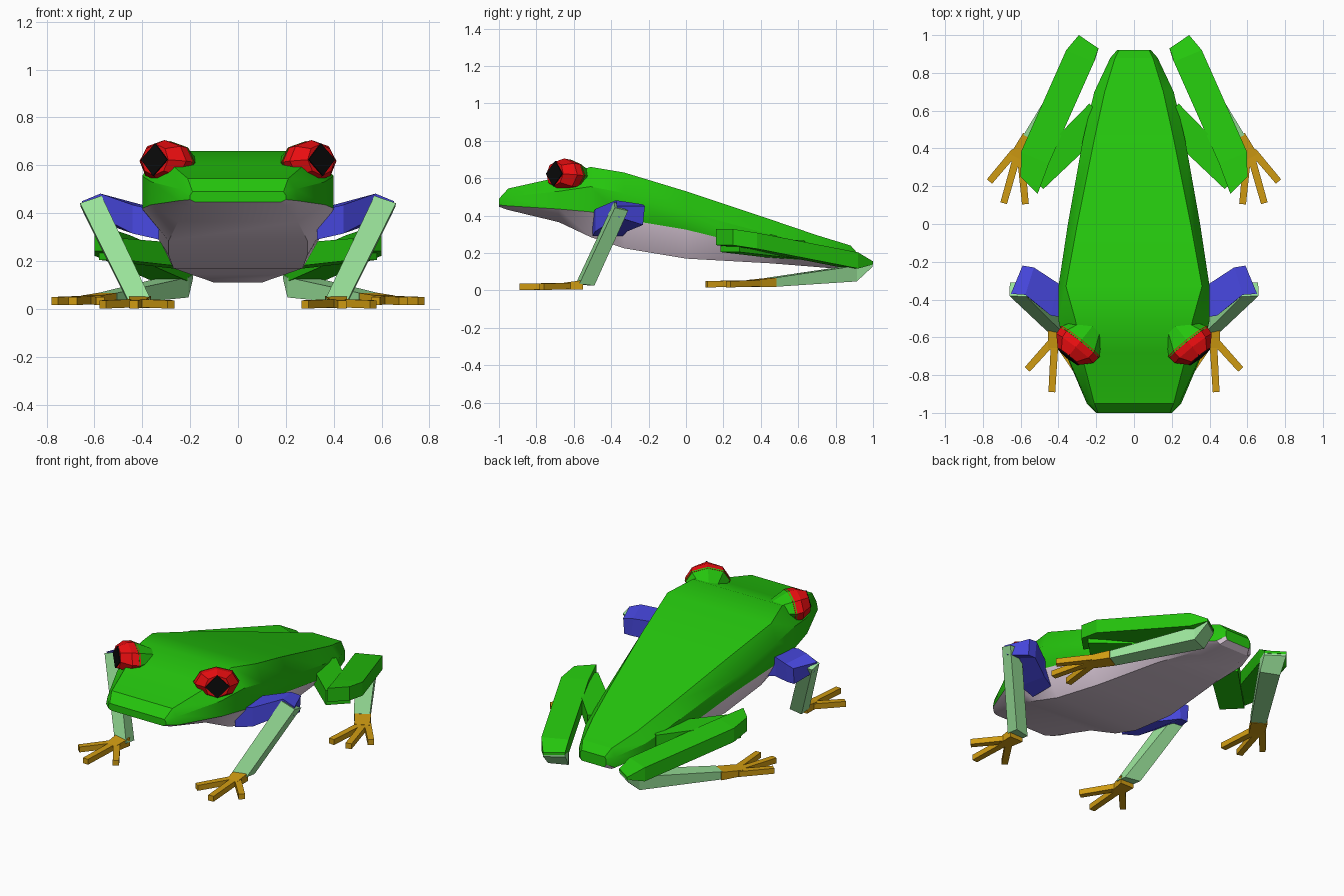
import bpy, bmesh, math
from mathutils import Vector as V

if "Cube" in bpy.data.objects:
    bpy.data.objects.remove(bpy.data.objects["Cube"])


def mat(name, *rgb):
    m = bpy.data.materials.new(name)
    m.diffuse_color = (*rgb, 1)
    m.use_nodes = True
    m.node_tree.nodes["Principled BSDF"].inputs["Base Color"].default_value = m.diffuse_color
    return m


GREEN = mat("green", .018, .56, .004)
BELLY = mat("belly", .80, .66, .78)
PALE = mat("pale_green", .32, .76, .32)
BLUE = mat("blue", .065, .065, .75)
RED = mat("red", .80, .004, .005)
BLACK = mat("black", .003, .003, .003)
GOLD = mat("gold", .63, .33, .006)


def loft(name, rings, mats, side_mats=None, flip=1):
    """Skin a list of point rings, with capped ends."""
    bm = bmesh.new()
    rows = [[bm.verts.new((p[0] * flip, p[1], p[2])) for p in r] for r in rings]
    n = len(rows[0])
    for r, s in zip(rows, rows[1:]):
        for i in range(n):
            f = bm.faces.new((r[i], r[(i + 1) % n], s[(i + 1) % n], s[i]))
            if side_mats:
                f.material_index = side_mats[i]
    bm.faces.new(rows[0])
    bm.faces.new(rows[-1])
    bmesh.ops.recalc_face_normals(bm, faces=bm.faces)
    me = bpy.data.meshes.new(name)
    bm.to_mesh(me)
    bm.free()
    for m in mats:
        me.materials.append(m)
    ob = bpy.data.objects.new(name, me)
    bpy.context.collection.objects.link(ob)
    return ob


def box(c, a, b):
    """Four-cornered section from a centre and two half-width vectors."""
    c, a, b = V(c), V(a), V(b)
    return [c + a + b, c - a + b, c - a - b, c + a - b]


def toe(name, p, q, z, flip):
    p, q = V((*p, z)), V((*q, z - .005))
    d = (q - p).normalized()
    side = V((-d.y, d.x, 0))
    up = (0, 0, .017)
    loft(name, [box(p, side * .02, up), box(q, side * .018, up)], [GOLD], flip=flip)


# body: y, then back edge, flank, lip line and belly edge as (x, z)
stations = [
    (-1.0, .19, .49, .20, .475, .20, .457, .18, .447),
    (-.95, .21, .545, .24, .50, .25, .452, .20, .43),
    (-.68, .28, .605, .36, .53, .365, .435, .25, .365),
    (-.51, .31, .66, .40, .555, .40, .42, .29, .285),
    (-.33, .36, .63, .40, .52, .39, .38, .29, .225),
    (0, .30, .53, .35, .42, .345, .325, .27, .17),
    (.45, .21, .38, .27, .30, .27, .215, .20, .145),
    (.70, .155, .295, .21, .23, .21, .16, .14, .125),
    (.88, .10, .24, .125, .19, .125, .125, .10, .11),
    (.92, .08, .195, .09, .18, .09, .15, .08, .13),
]
rings = []
for y, *h in stations:
    half = [(h[i], y, h[i + 1]) for i in range(0, 8, 2)]
    rings.append(half + [(-x, y, z) for x, y, z in reversed(half)])
body = loft("body", rings, [GREEN, BELLY], (0, 0, 1, 1, 1, 0, 0, 0))
bpy.context.view_layer.objects.active = body
body.select_set(True)
bpy.ops.object.shade_smooth_by_angle(angle=math.radians(30))

# eye frame: outward axis, sideways and up
axis = V((.62, -.78, .10)).normalized()
across = axis.cross(V((0, 0, 1))).normalized()
upward = across.cross(axis)
eye_c = V((.295, -.635, .615))


def disc(depth, r, tall, n=8):
    c = eye_c + axis * depth
    return [c + across * r * math.cos(2 * math.pi * i / n)
            + upward * tall * math.sin(2 * math.pi * i / n) for i in range(n)]


for s, side in ((1, "left"), (-1, "right")):
    # eyes
    loft(side + "_eyelid", [disc(-.12, .07, .045), disc(-.01, .132, .088)], [GREEN], flip=s)
    loft(side + "_eye", [disc(-.02, .13, .085), disc(.03, .125, .088),
                         disc(.085, .072, .066)], [RED], flip=s)
    loft(side + "_pupil", [disc(.06, .072, .07, 4), disc(.091, .070, .068, 4)],
         [BLACK], flip=s)

    # front legs
    loft(side + "_upper_arm", [
        box((.33, -.42, .35), (0, .08, 0), (0, 0, .06)),
        box((.42, -.40, .375), (-.02, .085, 0), (0, 0, .06)),
        [(.53, -.23, .46), (.575, -.375, .482), (.585, -.37, .39), (.54, -.23, .35)],
        [(.59, -.22, .45), (.652, -.37, .45), (.64, -.36, .39), (.59, -.23, .35)],
    ], [BLUE], flip=s)
    loft(side + "_forearm", [
        [(.657, -.31, .425), (.575, -.31, .43), (.57, -.385, .473), (.66, -.38, .442)],
        box((.41, -.54, .03), (.048, .01, 0), (0, .04, -.005))], [PALE], flip=s)
    loft(side + "_front_palm", [
        box((.41, -.55, .03), (.046, 0, 0), (0, 0, .025)),
        box((.42, -.66, .022), (.035, 0, 0), (0, 0, .018))], [GOLD], flip=s)
    for i, tip in enumerate(((.28, -.81), (.435, -.89), (.565, -.77))):
        toe(f"{side}_front_toe_{i + 1}", (.40 + .02 * i, -.63), tip, .024, s)

    # hind legs
    perp = V((.923, .385, 0))
    tall = (0, 0, .043)
    loft(side + "_thigh", [
        box((.18, .58, .215), (.057, .057, 0), (0, 0, .05)),
        box((.53, .235, .25), (.05, .05, 0), (0, 0, .045))], [GREEN], flip=s)
    loft(side + "_shin", [
        box((.555, .205, .285), (.045, .045, 0), tall),
        box((.525, .35, .265), perp * .08, tall),
        box((.285, .89, .16), perp * .08, tall),
        box((.24, .965, .147), (.052, .035, 0), (0, 0, .008))], [GREEN], flip=s)
    loft(side + "_lower_leg", [
        box((.24, .963, .135), (.052, .035, 0), (0, 0, .008)),
        box((.262, .89, .09), perp * .06, (0, 0, .042)),
        box((.545, .45, .043), (.04, .022, 0), (0, 0, .024))], [PALE], flip=s)
    loft(side + "_hind_palm", [
        box((.545, .46, .042), (.041, .023, 0), (0, 0, .025)),
        box((.615, .35, .038), (.04, .02, 0), (0, 0, .018))], [GOLD], flip=s)
    for i, tip in enumerate(((.575, .105), (.69, .11), (.765, .225))):
        toe(f"{side}_hind_toe_{i + 1}", (.60 + .015 * i, .365 + .01 * i), tip, .038, s)
